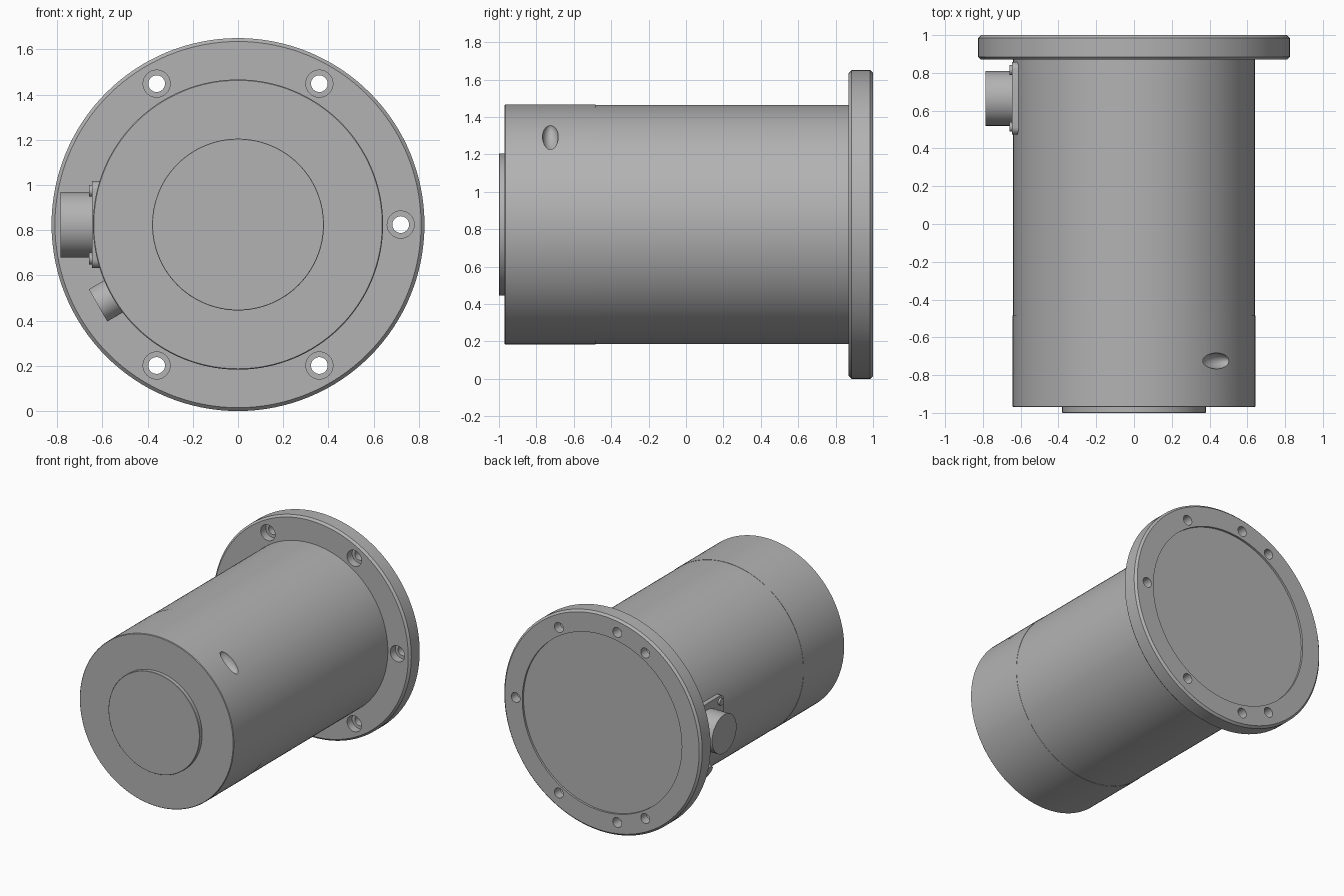
import bpy, bmesh, math
from mathutils import Vector

if "Cube" in bpy.data.objects:
    bpy.data.objects.remove(bpy.data.objects["Cube"])

CZ = 0.825  # height of the main axis, which runs along y

metal = bpy.data.materials.new("grey_metal")
metal.diffuse_color = (0.45, 0.45, 0.45, 1)
metal.use_nodes = True
metal.node_tree.nodes["Principled BSDF"].inputs["Base Color"].default_value = metal.diffuse_color


def finish(ob, name):
    ob.name = name
    ob.data.materials.clear()
    ob.data.materials.append(metal)
    bpy.ops.object.select_all(action='DESELECT')
    ob.select_set(True)
    bpy.context.view_layer.objects.active = ob
    bpy.ops.object.shade_smooth_by_angle(angle=math.radians(30))
    return ob


def lathe(name, profile, n=128):
    """Spin a closed (radius, y) profile, starting and ending on the axis."""
    bm = bmesh.new()
    rings = []
    for r, y in profile:
        if r == 0:
            rings.append([bm.verts.new((0, y, CZ))])
        else:
            rings.append([bm.verts.new((r * math.cos(2 * math.pi * i / n), y,
                                        CZ + r * math.sin(2 * math.pi * i / n)))
                          for i in range(n)])
    for a, b in zip(rings, rings[1:]):
        for i in range(n):
            j = (i + 1) % n
            if len(a) == 1:
                bm.faces.new((a[0], b[i], b[j]))
            elif len(b) == 1:
                bm.faces.new((a[i], b[0], a[j]))
            else:
                bm.faces.new((a[i], b[i], b[j], a[j]))
    bmesh.ops.recalc_face_normals(bm, faces=bm.faces)
    me = bpy.data.meshes.new(name)
    bm.to_mesh(me)
    bm.free()
    ob = bpy.data.objects.new(name, me)
    bpy.context.collection.objects.link(ob)
    return finish(ob, name)


def rod(name, start, end, radius, n=40):
    """Cylinder between two points."""
    a, b = Vector(start), Vector(end)
    d = b - a
    bpy.ops.mesh.primitive_cylinder_add(vertices=n, radius=radius, depth=d.length,
                                        location=(a + b) / 2)
    ob = bpy.context.object
    ob.rotation_euler = d.to_track_quat('Z', 'Y').to_euler()
    return finish(ob, name)


def polar(r, deg, y):
    t = math.radians(deg)
    return (r * math.cos(t), y, CZ + r * math.sin(t))


def cut(ob, cutters):
    for c in cutters:
        c.hide_render = True
        m = ob.modifiers.new("cut", 'BOOLEAN')
        m.operation, m.solver, m.object = 'DIFFERENCE', 'EXACT', c
        bpy.context.view_layer.objects.active = ob
        # keep the cut ahead of any smoothing modifier
        bpy.ops.object.modifier_move_to_index(modifier=m.name, index=0)
        bpy.ops.object.modifier_apply(modifier=m.name)
        bpy.data.objects.remove(c)
    finish(ob, ob.name)


# mounting flange with chamfered rims and a shallow rear recess
flange = lathe("mounting_flange", [
    (0, 0.87), (0.81, 0.87), (0.825, 0.885), (0.825, 0.985), (0.81, 1.0),
    (0.665, 1.0), (0.665, 0.985), (0, 0.985)])
holes = []
for deg in (0, 60, 120, 240, 300):  # counterbored bolt holes
    holes.append(rod("bolt_cutter", polar(0.72, deg, 0.8), polar(0.72, deg, 1.1), 0.037, 32))
    holes.append(rod("bore_cutter", polar(0.72, deg, 0.8), polar(0.72, deg, 0.93), 0.06, 32))
for deg in (100, 260):  # blind holes in the rear face
    holes.append(rod("blind_cutter", polar(0.727, deg, 0.92), polar(0.727, deg, 1.1), 0.037, 32))
cut(flange, holes)

# main housing and front cap, meeting at a fine seam
lathe("main_housing", [(0, -0.485), (0.64, -0.485), (0.64, 0.875), (0, 0.875)])
cap = lathe("front_cap", [(0, -0.97), (0.638, -0.97), (0.642, -0.966),
                          (0.642, -0.485), (0, -0.485)])

# oval dimple on the cap
bpy.ops.mesh.primitive_uv_sphere_add(segments=32, ring_count=20, radius=1,
                                     location=polar(0.642, 47, -0.725))
dimple = bpy.context.object
dimple.scale = (0.05, 0.042, 0.095)
dimple.rotation_euler = (0, -math.radians(47), 0)
finish(dimple, "dimple_cutter")
cut(cap, [dimple])

# raised round front boss
lathe("front_boss", [(0, -1.0), (0.378, -1.0), (0.38, -0.998), (0.38, -0.965), (0, -0.965)])

# side connector: square plate, barrel and four screws
CY = 0.665
bpy.ops.mesh.primitive_cube_add(size=1, location=(-0.625, CY, CZ))
plate = bpy.context.object
plate.scale = (0.04, 0.385, 0.385)
bpy.ops.object.transform_apply(location=False, rotation=False, scale=True)
bm = bmesh.new()
bm.from_mesh(plate.data)
corners = [e for e in bm.edges if abs((e.verts[0].co - e.verts[1].co).x) > 0.01]
bmesh.ops.bevel(bm, geom=corners, offset=0.04, segments=5, affect='EDGES', profile=0.5)
bm.to_mesh(plate.data)
bm.free()
finish(plate, "connector_plate")
rod("connector_barrel", (-0.6, CY, CZ), (-0.785, CY, CZ), 0.145, 64)
for sy in (-1, 1):
    for sz in (-1, 1):
        y, z = CY + sy * 0.15, CZ + sz * 0.15
        rod("connector_screw", (-0.63, y, z), (-0.66, y, z), 0.026, 20)

# small cable gland below the connector
rod("cable_gland", polar(0.58, 210, CY), polar(0.715, 210, CY), 0.082, 48)
